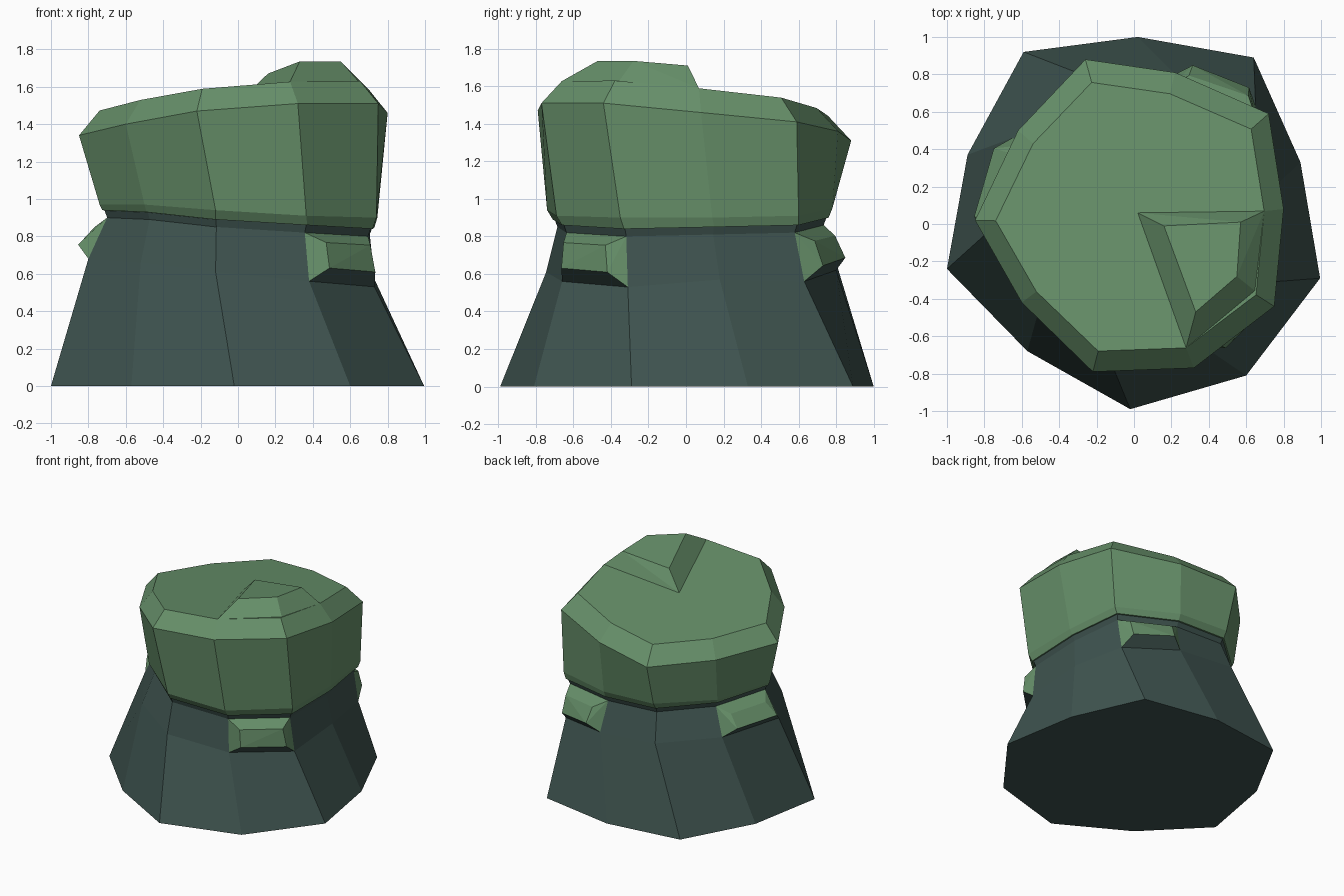
import bpy, bmesh
from mathutils import Vector

if "Cube" in bpy.data.objects:
    bpy.data.objects.remove(bpy.data.objects["Cube"])


def material(name, rgb):
    m = bpy.data.materials.new(name)
    m.diffuse_color = (*rgb, 1)
    m.use_nodes = True
    m.node_tree.nodes["Principled BSDF"].inputs["Base Color"].default_value = m.diffuse_color
    return m


GREEN = material("moss green", (0.135, 0.28, 0.144))
DARK = material("dark slate", (0.049, 0.088, 0.079))


def finish(bm, name, mats):
    bmesh.ops.recalc_face_normals(bm, faces=bm.faces)
    me = bpy.data.meshes.new(name)
    bm.to_mesh(me)
    bm.free()
    for m in mats:
        me.materials.append(m)
    ob = bpy.data.objects.new(name, me)
    bpy.context.collection.objects.link(ob)
    return ob


def loft(name, rings, mat):
    bm = bmesh.new()
    loops = [[bm.verts.new(p) for p in r] for r in rings]
    n = len(rings[0])
    for a, b in zip(loops, loops[1:]):
        for i in range(n):
            j = (i + 1) % n
            bm.faces.new((a[i], a[j], b[j], b[i]))
    bm.faces.new(loops[0][::-1])
    bm.faces.new(loops[-1])
    return finish(bm, name, [mat])


def hull(name, pts, mats, dark_below=None):
    bm = bmesh.new()
    for p in pts:
        bm.verts.new(p)
    bmesh.ops.convex_hull(bm, input=bm.verts)
    bmesh.ops.dissolve_limit(bm, angle_limit=0.03, verts=bm.verts, edges=bm.edges)
    bmesh.ops.recalc_face_normals(bm, faces=bm.faces)
    if dark_below is not None:
        for f in bm.faces:
            f.normal_update()
            f.material_index = 1 if f.normal.z < dark_below else 0
    return finish(bm, name, mats)


# Ten-sided cross-sections, counter-clockwise from the front
base = [(-.02, -.99, 0), (.60, -.81, 0), (.995, -.29, 0), (.89, .33, 0), (.64, .89, 0),
        (.02, 1.0, 0), (-.59, .92, 0), (-.89, .37, 0), (-1.0, -.24, 0), (-.57, -.68, 0)]
waist = [(-.12, -.745, .61), (.38, -.66, .56), (.73, -.31, .53), (.73, .18, .57), (.65, .63, .56),
         (.22, .80, .62), (-.28, .80, .66), (-.65, .46, .68), (-.80, -.06, .68), (-.52, -.50, .66)]
rim_low = [(-.12, -.71, .89), (.37, -.66, .86), (.72, -.33, .84), (.73, .15, .85), (.67, .60, .86),
           (.20, .76, .90), (-.25, .75, .92), (-.59, .44, .94), (-.725, -.03, .94), (-.49, -.42, .93)]
rim = [(-.12, -.74, .94), (.365, -.69, .91), (.74, -.35, .90), (.745, .14, .90), (.69, .60, .91),
       (.20, .78, .95), (-.25, .78, .97), (-.60, .45, .97), (-.74, -.03, .97), (-.50, -.44, .97)]
wide = [(-.22, -.79, 1.47), (.32, -.77, 1.51), (.75, -.44, 1.51), (.80, .08, 1.46), (.72, .59, 1.41),
        (.22, .81, 1.36), (-.26, .88, 1.31), (-.62, .50, 1.32), (-.85, .02, 1.34), (-.60, -.42, 1.40)]


def top_z(x, y):
    return 1.537 + .0845 * x - .1 * y


neck = [(x * .965, y * .965, z - .04) for x, y, z in rim_low]
top = [(x * .87, y * .86, top_z(x * .87, y * .86)) for x, y, z in wide]
collar = [(x * .99, y * .99, z + .01) for x, y, z in rim_low]

# Flared stem and tilted cap
loft("flared_stem", [base, waist, neck, collar], DARK)
loft("cap", [rim_low, rim, wide, top], GREEN)

# Raised wedge on the cap's front right
wedge = [wide[1], wide[2], wide[3], top[1], top[3], (.02, .06, top_z(.02, .06)),
         (.16, -.01, 1.67), (.57, .01, 1.71), (.55, -.28, 1.735), (.33, -.47, 1.735)]
hull("raised_wedge", wedge, [GREEN])

# Blocks pushed out of three sides of the stem, dark underneath
for k, i in enumerate((1, 4, 7)):
    w0, w1, n0, n1 = (Vector(p) for p in (waist[i], waist[i + 1], neck[i], neck[i + 1]))
    d = w1 - w0
    out = Vector((d.y, -d.x, 0)).normalized()
    pts = [w0, w1, n0, n1]
    for t in (.15, .85):
        pts.append(w0.lerp(w1, t) + out * .08 + Vector((0, 0, .075)))
        pts.append(n0.lerp(n1, t) + out * .09 - Vector((0, 0, .05)))
    hull(f"side_block_{k + 1}", pts, [GREEN, DARK], -.3)
